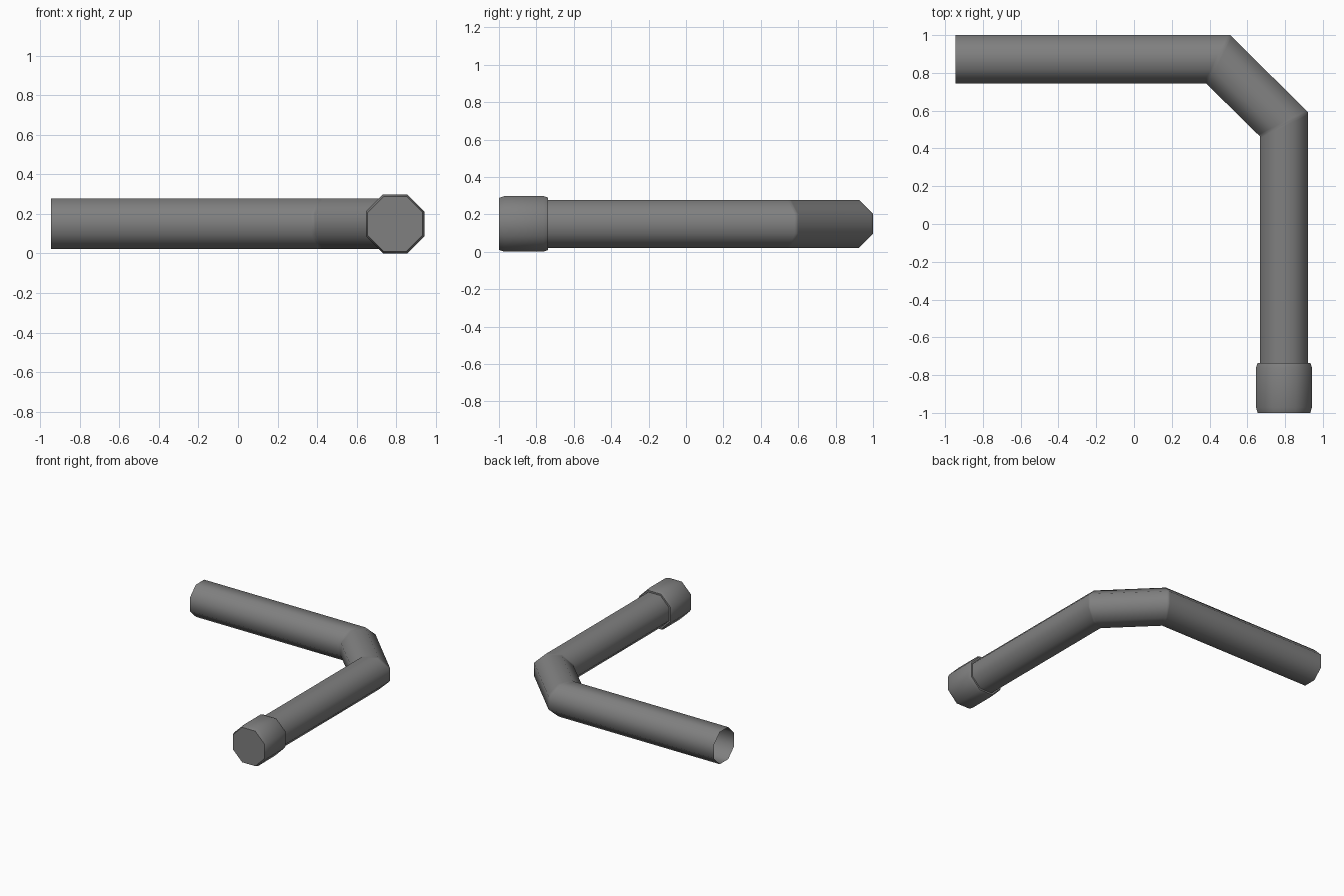
import bpy, bmesh, math
from mathutils import Vector

if "Cube" in bpy.data.objects:
    bpy.data.objects.remove(bpy.data.objects["Cube"])

SIDES = 8
Z = 0.1495          # height of the pipe axis
R = 0.1275          # pipe half width across flats

grey = bpy.data.materials.new("dark_grey")
grey.diffuse_color = (0.215, 0.215, 0.215, 1)
grey.use_nodes = True
grey.node_tree.nodes["Principled BSDF"].inputs["Base Color"].default_value = grey.diffuse_color


def ring(bm, centre, across, half_w, half_h):
    """Octagon with flats on the sides; 'across' is its horizontal direction."""
    k = 1 / math.cos(math.pi / SIDES)
    d = Vector((across[0], across[1], 0)).normalized()
    c = Vector((centre[0], centre[1], Z))
    verts = []
    for i in range(SIDES):
        a = math.tau * (i + 0.5) / SIDES
        verts.append(bm.verts.new(c + d * (half_w * k * math.cos(a))
                                  + Vector((0, 0, half_h * k * math.sin(a)))))
    return verts


def sweep(name, rings, cap_end=False):
    """Skin a list of rings into a tube, optionally closing the last one."""
    bm = bmesh.new()
    loops = [ring(bm, *r) for r in rings]
    for a, b in zip(loops, loops[1:]):
        for i in range(SIDES):
            j = (i + 1) % SIDES
            bm.faces.new((a[i], a[j], b[j], b[i]))
    if cap_end:
        bm.faces.new(loops[-1])
    mesh = bpy.data.meshes.new(name)
    bm.to_mesh(mesh)
    bm.free()
    mesh.materials.append(grey)
    obj = bpy.data.objects.new(name, mesh)
    bpy.context.collection.objects.link(obj)
    bpy.ops.object.select_all(action='DESELECT')
    obj.select_set(True)
    bpy.context.view_layer.objects.active = obj
    bpy.ops.object.shade_smooth_by_angle(angle=math.radians(50))
    return obj


def bend(corner, before, after, across):
    """Mitred corner with a tight supporting ring on either side."""
    c = Vector(corner)
    w = Vector(across).length
    return [(c + (Vector(p) - c).normalized() * s, across, w, R)
            for p, s in ((before, 0.012), (corner, 0), (after, 0.012))]


LEG_X, ARM_Y = 0.794, 0.8725
start, c1, c2, end = (-0.945, ARM_Y), (0.445, ARM_Y), (LEG_X, 0.528), (LEG_X, -0.737)

# bent pipe: open arm end, two mitred bends, leg running into the collar
sweep("bent_pipe", [(start, (0, 1), R, R)]
      + bend(c1, start, c2, (0.064, R))
      + bend(c2, c1, end, (R, 0.064))
      + [(end, (1, 0), R, R)])

# end collar: shoulder, bevelled rims and closed front
sweep("end_collar", [((LEG_X, y), (1, 0), r, r) for y, r in [
    (-0.737, R), (-0.737, 0.140), (-0.762, 0.1485),
    (-0.97, 0.1485), (-1.0, 0.139)]], cap_end=True)
